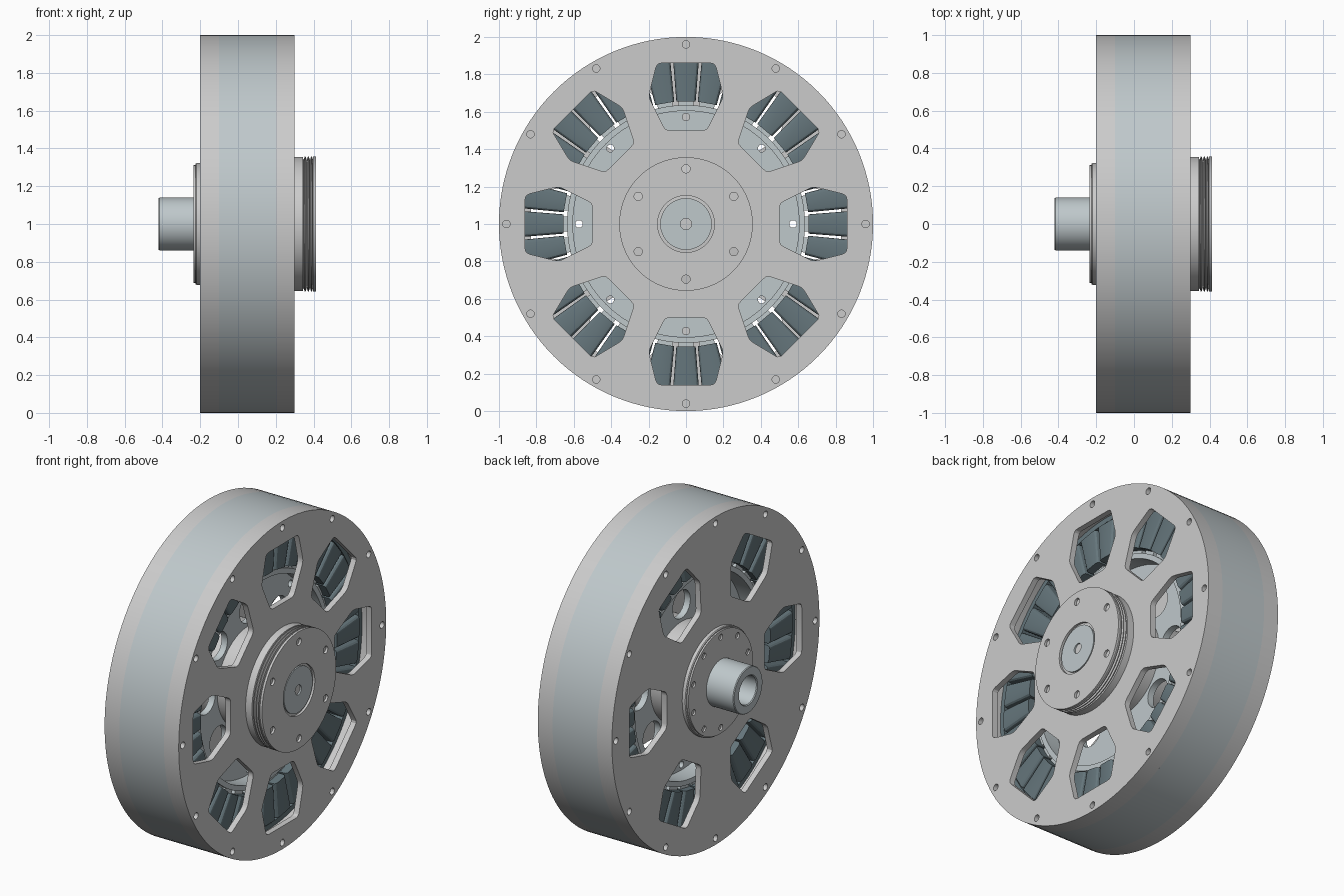
import bpy, bmesh, math
from mathutils import Matrix, Vector

if "Cube" in bpy.data.objects:
    bpy.data.objects.remove(bpy.data.objects["Cube"])

# Local (x, y, z) -> world (y, z, x), wheel axis at height 1
AXIS = Matrix(((0, 0, 1, 0), (1, 0, 0, 0), (0, 1, 0, 1), (0, 0, 0, 1)))


def material(name, rgb):
    m = bpy.data.materials.new(name)
    m.diffuse_color = (*rgb, 1)
    m.use_nodes = True
    m.node_tree.nodes["Principled BSDF"].inputs["Base Color"].default_value = m.diffuse_color
    return m


STEEL = material("steel", (0.52, 0.58, 0.60))
DARK = material("dark_winding", (0.13, 0.18, 0.20))


def finish(name, bm, mat=None):
    bmesh.ops.remove_doubles(bm, verts=bm.verts, dist=1e-5)
    bmesh.ops.recalc_face_normals(bm, faces=bm.faces)
    me = bpy.data.meshes.new(name)
    bm.to_mesh(me)
    bm.free()
    ob = bpy.data.objects.new(name, me)
    bpy.context.collection.objects.link(ob)
    if mat:
        me.materials.append(mat)
    bpy.ops.object.select_all(action='DESELECT')
    ob.select_set(True)
    bpy.context.view_layer.objects.active = ob
    bpy.ops.object.shade_smooth_by_angle(angle=math.radians(25))
    return ob


def lathe(name, profile, mat=None, n=128):
    """Revolve a closed (x, radius) profile about the wheel axis."""
    bm = bmesh.new()
    rings = []
    for x, r in profile:
        rings.append([bm.verts.new(AXIS @ Vector((r * math.cos(a), r * math.sin(a), x)))
                      for a in (2 * math.pi * i / n for i in range(n))])
    for k, ring in enumerate(rings):
        nxt = rings[(k + 1) % len(rings)]
        for i in range(n):
            j = (i + 1) % n
            bm.faces.new((ring[i], ring[j], nxt[j], nxt[i]))
    return finish(name, bm, mat)


def ring(name, x0, x1, r0, r1, mat=None):
    return lathe(name, [(x0, r0), (x0, r1), (x1, r1), (x1, r0)], mat)


def circle(r, cx=0, cy=0, n=24):
    return [(cx + r * math.cos(2 * math.pi * i / n), cy + r * math.sin(2 * math.pi * i / n))
            for i in range(n)]


def holes(count, radius, size, start=0.0):
    return [circle(size, radius * math.cos(a), radius * math.sin(a))
            for a in (math.radians(start + 360 * i / count) for i in range(count))]


def window(angle, shift=0.0):
    """Rounded six-sided window; first built pointing outwards, then turned."""
    half = [(0.5, 0.11), (0.68, 0.2), (0.86, 0.155)]
    pts = [Vector((r + shift, t)) for r, t in half]
    pts += [Vector((r + shift, -t)) for r, t in reversed(half)]
    out = []
    for i, p in enumerate(pts):
        a = p + (pts[i - 1] - p).normalized() * 0.025
        b = p + (pts[(i + 1) % 6] - p).normalized() * 0.025
        for t in (0, 0.33, 0.67, 1):
            out.append(a * (1 - t) ** 2 + p * 2 * t * (1 - t) + b * t * t)
    c, s = math.cos(angle), math.sin(angle)
    return [(p.x * c - p.y * s, p.x * s + p.y * c) for p in out]


def plate(name, x0, x1, loops, mat=None):
    """Flat plate from an outline and its holes."""
    cu = bpy.data.curves.new(name, 'CURVE')
    cu.dimensions = '2D'
    cu.fill_mode = 'BOTH'
    cu.extrude = (x1 - x0) / 2
    for loop in loops:
        sp = cu.splines.new('POLY')
        sp.points.add(len(loop) - 1)
        for pt, (u, v) in zip(sp.points, loop):
            pt.co = (u, v, 0, 1)
        sp.use_cyclic_u = True
    tmp = bpy.data.objects.new(name + "_curve", cu)
    bpy.context.collection.objects.link(tmp)
    dg = bpy.context.evaluated_depsgraph_get()
    me = bpy.data.meshes.new_from_object(tmp.evaluated_get(dg))
    bm = bmesh.new()
    bm.from_mesh(me)
    bpy.data.objects.remove(tmp)
    bpy.data.meshes.remove(me)
    bm.transform(AXIS @ Matrix.Translation((0, 0, (x0 + x1) / 2)))
    return finish(name, bm, mat)


# Outer rim: middle band and the sides of the two covers
ring("rim_band", -0.1, 0.2, 0.91, 1.0, STEEL)
ring("right_cover_side", 0.2, 0.265, 0.91, 1.0)
ring("left_cover_side", -0.165, -0.1, 0.91, 1.0)

# Cover plates: eight windows on the right, six on the left
bolts = holes(12, 0.96, 0.02)
plate("right_cover", 0.265, 0.3, [circle(1, n=128), *bolts]
      + [window(math.pi * i / 4) for i in range(8)])
plate("left_cover", -0.2, -0.165, [circle(1, n=128), *bolts]
      + [window(math.pi * i / 3, -0.03) for i in range(6)])

# Threaded hub on the right
thread = [(0.29, 0.001), (0.29, 0.355), (0.343, 0.355), (0.347, 0.337)]
for i in range(3):
    x = 0.347 + 0.017 * i
    thread += [(x + 0.006, 0.357), (x + 0.011, 0.357), (x + 0.017, 0.337)]
lathe("threaded_hub", thread + [(0.398, 0.001)])
plate("hub_face", 0.398, 0.412,
      [circle(0.357, n=128), circle(0.152, n=64), *holes(6, 0.295, 0.022, 30)])
plate("hub_centre_cap", 0.396, 0.407, [circle(0.138, n=64), circle(0.03)], STEEL)

# Flange and hollow shaft on the left
lathe("left_flange", [(-0.225, 0.08), (-0.225, 0.318), (-0.22, 0.322), (-0.195, 0.322),
                      (-0.195, 0.08)])
plate("left_flange_face", -0.235, -0.225,
      [circle(0.312, n=128), circle(0.13, n=64), *holes(10, 0.275, 0.018, 18)])
lathe("shaft", [(-0.2, 0.085), (-0.415, 0.085), (-0.42, 0.09), (-0.42, 0.136),
                (-0.415, 0.14), (-0.2, 0.14)], STEEL, 64)

# Stator carrier inside: hub, perforated disc, core ring and outer magnet ring
ring("inner_hub", -0.17, 0.27, 0.001, 0.3)
plate("stator_carrier", 0.03, 0.07,
      [circle(0.61, n=128), circle(0.29, n=96), *holes(8, 0.405, 0.085),
       *holes(8, 0.572, 0.02)], STEEL)
ring("stator_core", -0.08, 0.17, 0.605, 0.636, STEEL)
ring("magnet_ring", -0.1, 0.2, 0.88, 0.915, DARK)


# Stator coils: wedge block on a narrower neck, repeated 36 times
def wedge(bm, r0, r1, half_deg, x0, x1, turn, bevel=0.0):
    t = math.tan(math.radians(half_deg))
    rot = Matrix.Rotation(turn, 4, 'Z')
    part = bmesh.new()
    bmesh.ops.create_cube(part, size=1)
    for v in part.verts:
        r = r1 if v.co.x > 0 else r0
        v.co = (r, math.copysign(r * t, v.co.y), x1 if v.co.z > 0 else x0)
    if bevel:
        radial = [e for e in part.edges
                  if abs(e.verts[0].co.x - e.verts[1].co.x) > 0.01]
        bmesh.ops.bevel(part, geom=radial, offset=bevel, segments=3, profile=0.5,
                        affect='EDGES')
    part.transform(AXIS @ rot)
    me = bpy.data.meshes.new("tmp")
    part.to_mesh(me)
    part.free()
    bm.from_mesh(me)
    bpy.data.meshes.remove(me)


coils, necks = bmesh.new(), bmesh.new()
for i in range(36):
    turn = math.radians(10 * i)
    wedge(coils, 0.655, 0.87, 4.5, -0.11, 0.21, turn, 0.02)
    wedge(necks, 0.63, 0.66, 3.6, -0.07, 0.16, turn)
finish("stator_coils", coils, DARK)
finish("coil_necks", necks, STEEL)
